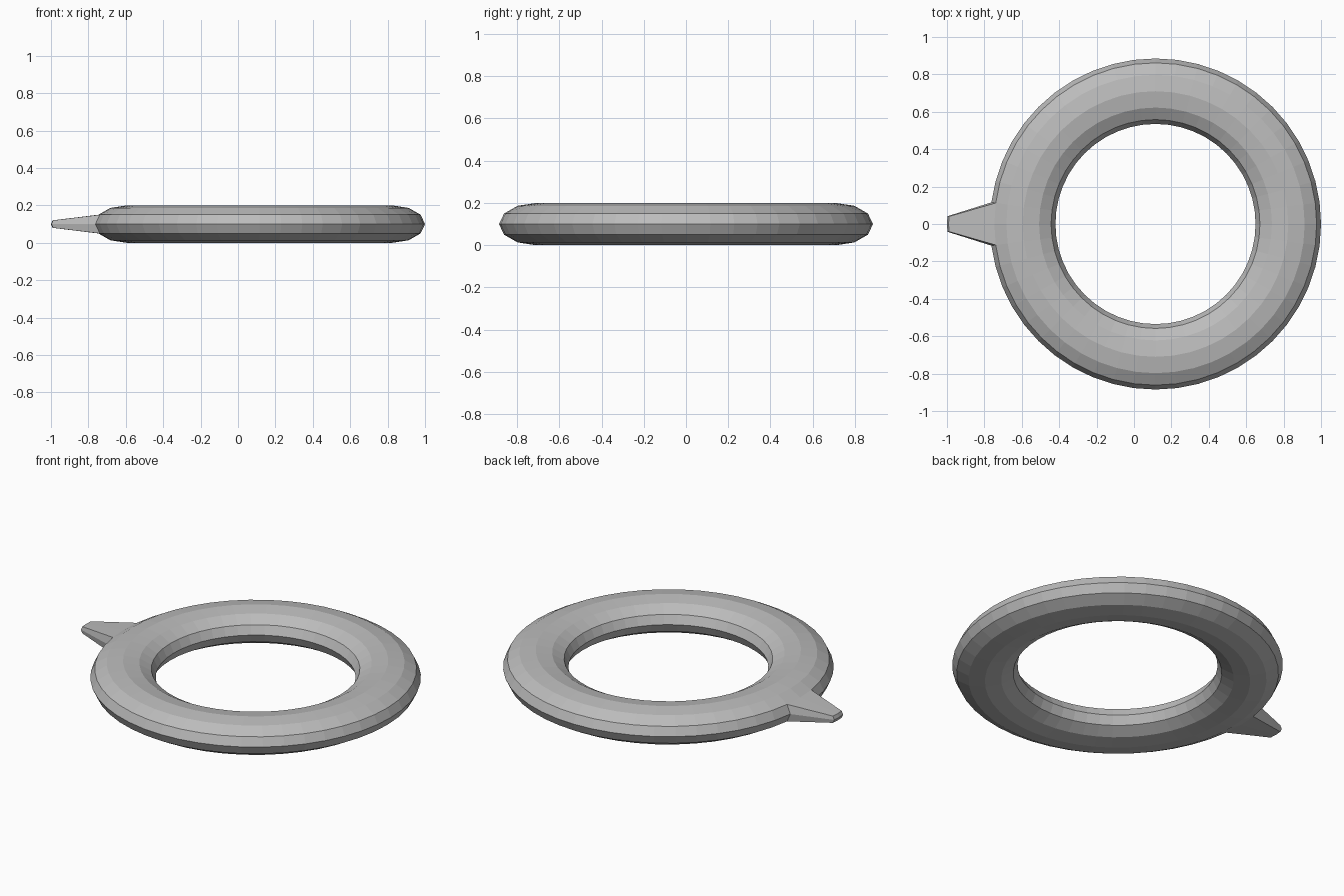
import bpy, bmesh
from mathutils import Vector

default = bpy.data.objects.get("Cube")
if default:
    bpy.data.objects.remove(default, do_unlink=True)

CENTRE_X = 0.115
MAJOR, MINOR = 0.71, 0.175
HALF_HEIGHT = 0.1

# Plain grey material
grey = bpy.data.materials.new("grey")
grey.use_nodes = True
colour = (0.5, 0.5, 0.5, 1)
grey.diffuse_color = colour
grey.node_tree.nodes["Principled BSDF"].inputs["Base Color"].default_value = colour

# Flattened ring
bpy.ops.mesh.primitive_torus_add(major_radius=MAJOR, minor_radius=MINOR,
                                 major_segments=48, minor_segments=12)
ring = bpy.context.object
ring.name = "ring_with_pointer"
ring.data.name = "ring_with_pointer"
ring.data.materials.append(grey)

bm = bmesh.new()
bm.from_mesh(ring.data)
for v in bm.verts:
    v.co = Vector((v.co.x + CENTRE_X, v.co.y, v.co.z * HALF_HEIGHT / MINOR + HALF_HEIGHT))

# Tapered pointer, pulled out of the four outer faces on the right side
bm.faces.ensure_lookup_table()
root = []
for f in bm.faces:
    c = f.calc_center_median()
    if c.x < CENTRE_X - MAJOR - MINOR * 0.8 and abs(c.y) < 0.09:
        root.append(f)
result = bmesh.ops.extrude_face_region(bm, geom=root)
tip = [g for g in result["geom"] if isinstance(g, bmesh.types.BMVert)]
bmesh.ops.delete(bm, geom=[f for f in root if f.is_valid], context="FACES")
root_x = min(v.co.x for v in tip)
for v in tip:
    v.co = Vector((-1 + (v.co.x - root_x) * 0.37,
                   v.co.y * 0.36,
                   HALF_HEIGHT + (v.co.z - HALF_HEIGHT) * 0.4))
bmesh.ops.recalc_face_normals(bm, faces=bm.faces)
bm.to_mesh(ring.data)
bm.free()
